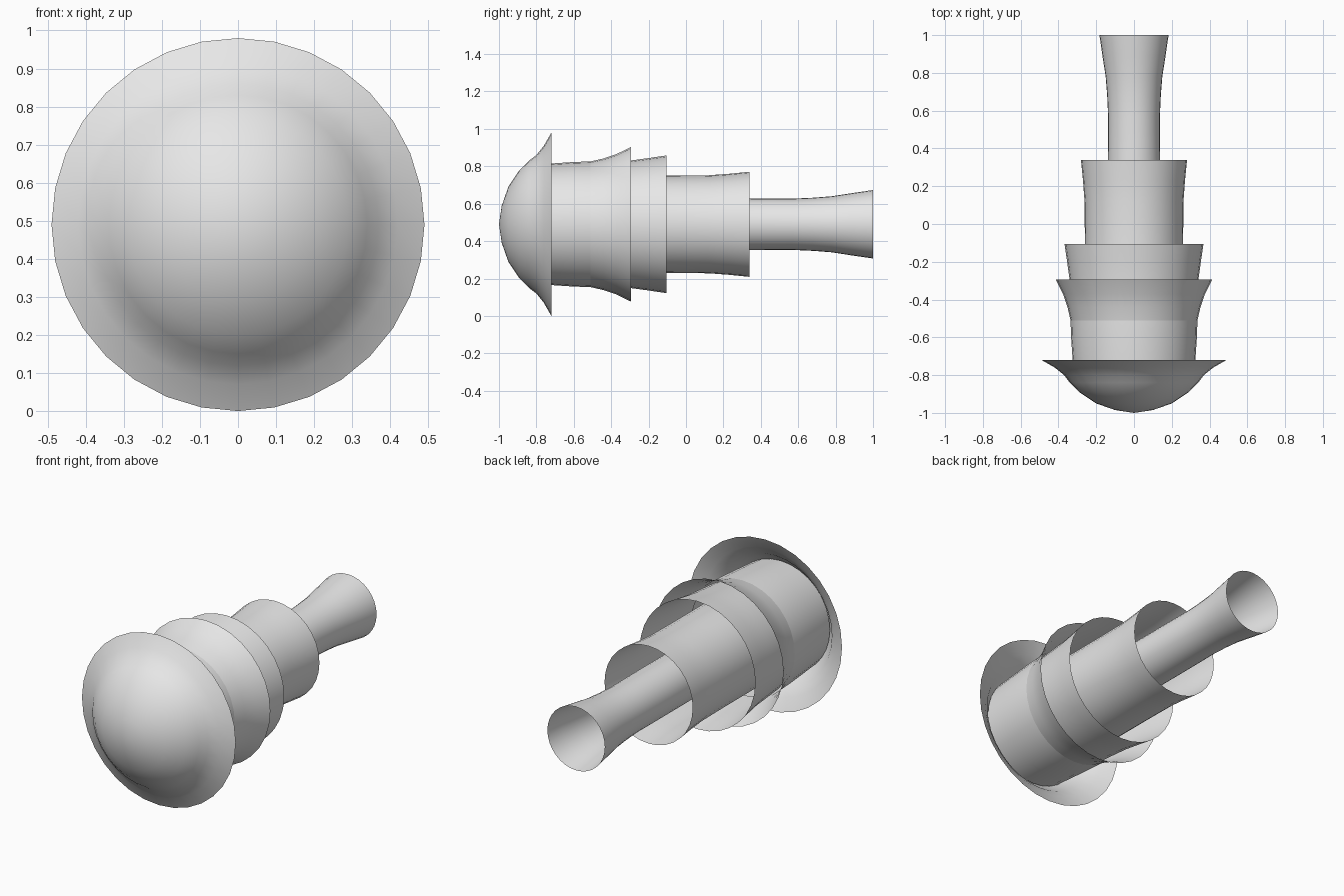
import bpy
import bmesh
import math

SIDES = 32
AXIS_Z = 0.49

cube = bpy.data.objects.get("Cube")
if cube:
    bpy.data.objects.remove(cube, do_unlink=True)

grey = bpy.data.materials.new("light_grey")
grey.use_nodes = True
grey.diffuse_color = (0.8, 0.8, 0.8, 1)
grey.node_tree.nodes["Principled BSDF"].inputs["Base Color"].default_value = (0.8, 0.8, 0.8, 1)


def shell(name, profile):
    """Open, thin surface turned around the y axis from (y, radius) points."""
    bm = bmesh.new()
    rings = []
    for y, r in profile:
        if r == 0:
            rings.append([bm.verts.new((0, y, AXIS_Z))] * SIDES)
            continue
        ring = []
        for j in range(SIDES):
            a = math.tau * j / SIDES
            ring.append(bm.verts.new((r * math.sin(a), y, AXIS_Z + r * math.cos(a))))
        rings.append(ring)
    for front, back in zip(rings, rings[1:]):
        for j in range(SIDES):
            k = (j + 1) % SIDES
            corners = [front[j], front[k], back[k], back[j]]
            bm.faces.new(list(dict.fromkeys(corners)))
    for face in bm.faces:
        face.smooth = True
    mesh = bpy.data.meshes.new(name)
    bm.to_mesh(mesh)
    bm.free()
    mesh.materials.append(grey)
    obj = bpy.data.objects.new(name, mesh)
    bpy.context.collection.objects.link(obj)
    return obj


# Domed cap with a flared brim
shell("front_cap", [(-1, 0), (-0.985, 0.1), (-0.95, 0.2), (-0.89, 0.29),
                    (-0.84, 0.34), (-0.80, 0.37), (-0.76, 0.42), (-0.72, 0.49)])

# Widest sleeve and its separate flared skirt
shell("wide_sleeve", [(-0.86, 0.315), (-0.72, 0.325), (-0.60, 0.333), (-0.51, 0.336)])
shell("wide_sleeve_flare", [(-0.51, 0.336), (-0.44, 0.352), (-0.37, 0.376), (-0.295, 0.413)])

# Narrower nested sleeves, each starting inside the one before
shell("second_sleeve", [(-0.51, 0.325), (-0.295, 0.341), (-0.20, 0.354), (-0.105, 0.368)])
shell("third_sleeve", [(-0.91, 0.26), (-0.10, 0.26), (0.12, 0.262), (0.23, 0.27), (0.34, 0.281)])

# Long rear tube, open and flared at the back
shell("rear_tube", [(-0.97, 0.138), (0.34, 0.138), (0.57, 0.137), (0.68, 0.142),
                    (0.78, 0.15), (0.89, 0.167), (1, 0.183)])
